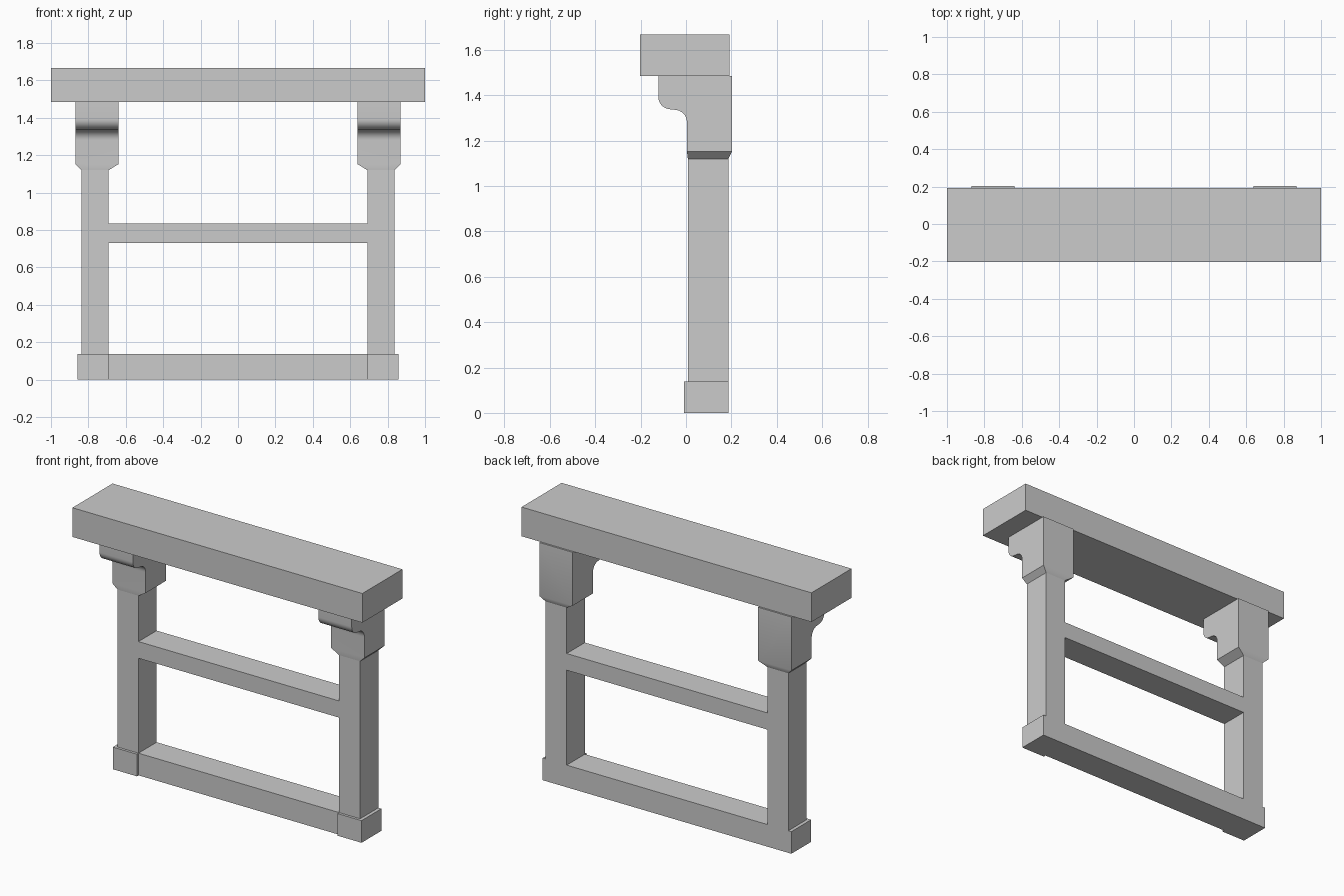
import bpy
import bmesh
from math import sin, cos, pi

cube = bpy.data.objects.get("Cube")
if cube:
    bpy.data.objects.remove(cube, do_unlink=True)

stone = bpy.data.materials.new("light_grey")
stone.use_nodes = True
grey = (0.6, 0.6, 0.6, 1)
stone.diffuse_color = grey
stone.node_tree.nodes["Principled BSDF"].inputs["Base Color"].default_value = grey

# Shared dimensions
POST_X, POST_Y = (0.692, 0.837), (0.008, 0.187)
BASE_TOP, BRACKET_LOW, BRACKET_TOP = 0.138, 1.152, 1.485
TAPER_LOW = 1.12


def finish(bm, name):
    bmesh.ops.recalc_face_normals(bm, faces=bm.faces)
    mesh = bpy.data.meshes.new(name)
    bm.to_mesh(mesh)
    bm.free()
    mesh.materials.append(stone)
    obj = bpy.data.objects.new(name, mesh)
    bpy.context.collection.objects.link(obj)
    return obj


def box(name, xs, ys, zs):
    bm = bmesh.new()
    bmesh.ops.create_cube(bm, size=1)
    for v in bm.verts:
        v.co = [r[0] if c < 0 else r[1] for c, r in zip(v.co, (xs, ys, zs))]
    return finish(bm, name)


def arc(cy, cz, r, start, end, steps=8):
    angles = [start + (end - start) * i / steps for i in range(steps + 1)]
    return [(cy + r * cos(a), cz + r * sin(a)) for a in angles]


def bracket(name, side):
    # Side profile with a rounded nose flowing into a hollow curve
    front, nose, back = 0.004, -0.122, 0.203
    profile = [(back, BRACKET_LOW), (back, BRACKET_TOP), (nose, BRACKET_TOP)]
    profile += arc(nose + 0.055, 1.393, 0.055, pi, 1.5 * pi)
    profile += arc(front - 0.055, 1.281, 0.055, pi / 2, 0)
    profile.append((front, BRACKET_LOW))

    bm = bmesh.new()
    outline = bm.faces.new([bm.verts.new((side * 0.64, y, z)) for y, z in profile])
    grown = bmesh.ops.extrude_face_region(bm, geom=[outline])["geom"]
    for v in grown:
        if isinstance(v, bmesh.types.BMVert):
            v.co.x = side * 0.87

    # Tapered neck that narrows to the post
    bm.faces.ensure_lookup_table()
    low = min(bm.faces, key=lambda f: f.calc_center_median().z)
    neck = bmesh.ops.extrude_discrete_faces(bm, faces=[low])["faces"][0]
    for v in neck.verts:
        v.co.x = side * (POST_X[0] if abs(v.co.x) < 0.75 else POST_X[1])
        v.co.y = POST_Y[0] if v.co.y < 0.1 else POST_Y[1]
        v.co.z = TAPER_LOW
    obj = finish(bm, name)
    bpy.ops.object.select_all(action="DESELECT")
    obj.select_set(True)
    bpy.context.view_layer.objects.active = obj
    bpy.ops.object.shade_smooth_by_angle(angle=pi / 6)


# Posts, footings and brackets on both sides
for label, side in (("left", 1), ("right", -1)):
    post_x = sorted(side * x for x in POST_X)
    foot_x = sorted((side * POST_X[0], side * 0.858))
    box(label + "_post", post_x, POST_Y, (BASE_TOP, TAPER_LOW))
    box(label + "_footing", foot_x, (-0.008, POST_Y[1]), (0, BASE_TOP))
    bracket(label + "_bracket", side)

# Horizontal members
span = (-POST_X[0], POST_X[0])
box("bottom_rail", span, POST_Y, (0, BASE_TOP))
box("middle_rail", span, POST_Y, (0.73, 0.834))
box("top_beam", (-1, 1), (-0.203, 0.192), (BRACKET_TOP, 1.667))
